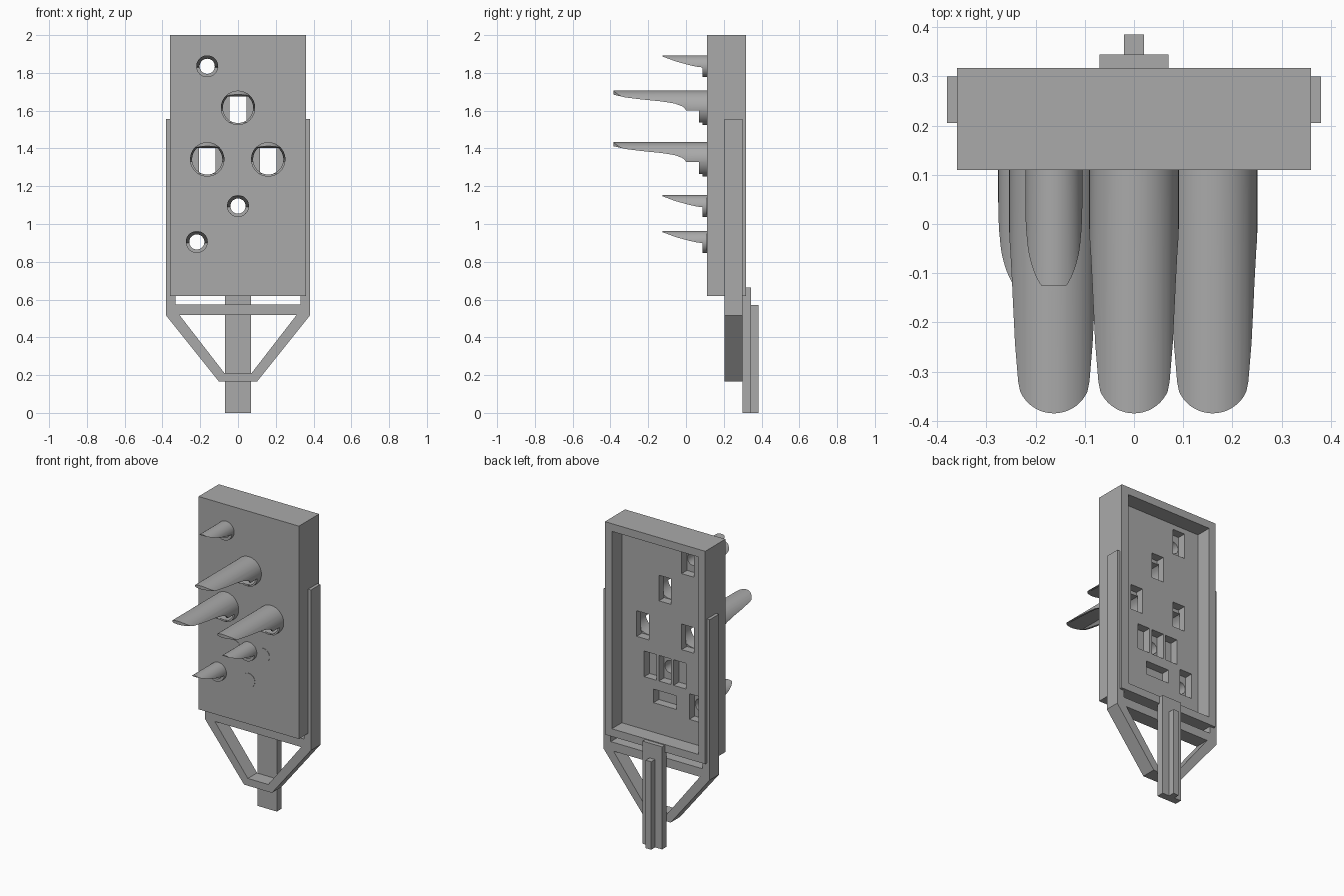
import bpy, bmesh
from math import sin, cos, pi, radians

old = bpy.data.objects.get("Cube")
if old:
    bpy.data.objects.remove(old, do_unlink=True)

grey = bpy.data.materials.new("plain grey")
grey.use_nodes = True
color = (0.4, 0.4, 0.4, 1)
grey.diffuse_color = color
grey.node_tree.nodes["Principled BSDF"].inputs["Base Color"].default_value = color


def prism(name, points, axis, lo, hi):
    """Extrude a flat outline along one axis."""
    place = {"X": lambda a, b, t: (t, a, b),
             "Y": lambda a, b, t: (a, t, b),
             "Z": lambda a, b, t: (a, b, t)}[axis]
    bm = bmesh.new()
    ends = [[bm.verts.new(place(a, b, t)) for a, b in points] for t in (lo, hi)]
    bm.faces.new(ends[0])
    bm.faces.new(ends[1])
    n = len(points)
    for i in range(n):
        j = (i + 1) % n
        bm.faces.new((ends[0][i], ends[0][j], ends[1][j], ends[1][i]))
    bmesh.ops.recalc_face_normals(bm, faces=bm.faces)
    mesh = bpy.data.meshes.new(name)
    bm.to_mesh(mesh)
    bm.free()
    mesh.materials.append(grey)
    obj = bpy.data.objects.new(name, mesh)
    bpy.context.collection.objects.link(obj)
    return obj


def rect(x0, x1, z0, z1):
    return [(x0, z0), (x1, z0), (x1, z1), (x0, z1)]


def circle(x, z, r, top=1.0, n=48):
    """Circle outline, optionally flattened at a height above its centre."""
    pts = [(r * cos(2 * pi * i / n), r * sin(2 * pi * i / n)) for i in range(n)]
    pts = [p for p in pts if p[1] < top]
    if top < r:
        w = (r * r - top * top) ** 0.5
        i = next(k for k, p in enumerate(pts) if p[0] < w and p[1] > 0)
        pts[i:i] = [(w, top), (-w, top)]
        pts = [p for p in pts if p[1] <= top]
    return [(x + a, z + b) for a, b in pts]


def activate(obj):
    bpy.ops.object.select_all(action="DESELECT")
    obj.select_set(True)
    bpy.context.view_layer.objects.active = obj


def cut(obj, cutter, operation="DIFFERENCE", keep=False):
    mod = obj.modifiers.new("cut", "BOOLEAN")
    mod.operation = operation
    mod.solver = "EXACT"
    mod.object = cutter
    activate(obj)
    bpy.ops.object.modifier_apply(modifier=mod.name)
    if not keep:
        bpy.data.objects.remove(cutter, do_unlink=True)


def smooth(obj):
    activate(obj)
    bpy.ops.object.shade_smooth_by_angle(angle=radians(30))


# Panel: box with an open back
FRONT, POCKET, FLOOR, BACK = 0.11, 0.16, 0.215, 0.317
panel = prism("panel", rect(-0.36, 0.36, 0.62, 2.0), "Y", FRONT, BACK)
cut(panel, prism("recess", rect(-0.31, 0.31, 0.67, 1.95), "Y", FLOOR, 0.4))

# Underside curves of the hoods, as (y, height above the lamp centre)
big_under = [(-0.5, 0.073), (-0.385, 0.07), (-0.32, 0.055), (-0.24, 0.045),
             (-0.13, 0.034), (-0.06, 0.023), (-0.02, 0.008), (-0.005, -0.004),
             (0, -0.013), (0.07, -0.013), (0.07, -0.077), (0.088, -0.077),
             (0.088, -0.2), (-0.5, -0.2)]
small_under = [(-0.3, 0.055), (-0.125, 0.052), (-0.055, 0.026), (0.018, 0.006),
               (0.06, -0.003), (0.088, -0.006), (0.088, -0.2), (-0.3, -0.2)]

# Lamps: hood, bore through the panel and pocket behind
lamps = [("upper_small", -0.163, 1.835, False), ("top", 0, 1.615, True),
         ("right", -0.163, 1.342, True), ("left", 0.16, 1.342, True),
         ("centre_small", 0, 1.095, False), ("lower_small", -0.218, 0.905, False)]
for label, x, z, big in lamps:
    r, tip = (0.091, -0.385) if big else (0.058, -0.125)
    hood = prism(label + "_hood", circle(x, z, r), "Y", tip, FRONT + 0.005)
    under = big_under if big else small_under
    cut(hood, prism("under", [(y, z + h) for y, h in under], "X", x - 0.2, x + 0.2))
    if big:
        arc = [(x - 0.075 * cos(pi * i / 24), -0.31 - 0.075 * sin(pi * i / 24))
               for i in range(25)]
        plan = [(x + 0.12, -0.1), (x + 0.12, 0.2), (x - 0.12, 0.2), (x - 0.12, -0.1)]
        cut(hood, prism("tip", arc + plan, "Z", z - 0.2, z + 0.2), "INTERSECT")
    outline = circle(x, z, 0.08, 0.06) if big else circle(x, z, 0.04)
    bore = prism("bore", outline, "Y", -0.6, POCKET + 0.01)
    cut(hood, bore, keep=True)
    cut(panel, bore)
    cut(panel, prism("pocket", rect(x - 0.044, x + 0.044, z - 0.083, z + 0.083),
                     "Y", POCKET, FLOOR + 0.05))
    smooth(hood)

# Blind indicators with their pockets
for label, x, z, w, h in [("right", -0.105, 1.095, 0.044, 0.083),
                          ("left", 0.105, 1.095, 0.044, 0.083),
                          ("lower", 0, 0.905, 0.083, 0.044)]:
    smooth(prism(label + "_indicator", circle(x, z, 0.045), "Y", FRONT - 0.002, FRONT + 0.005))
    cut(panel, prism("pocket", rect(x - w, x + w, z - h, z + h),
                     "Y", POCKET, FLOOR + 0.05))
smooth(panel)

# Carrying frame: side rails, crossbar and tapered lower part
frame = prism("carrying_frame", [(-0.38, 1.555), (-0.38, 0.515), (-0.10, 0.165),
                                 (0.10, 0.165), (0.38, 0.515), (0.38, 1.555),
                                 (0.33, 1.555), (0.33, 0.575), (-0.33, 0.575),
                                 (-0.33, 1.555)], "Y", 0.205, 0.30)
cut(frame, prism("opening", [(-0.31, 0.518), (-0.073, 0.212),
                             (0.073, 0.212), (0.31, 0.518)], "Y", 0.1, 0.4))

# Mounting post with a rib on its back
prism("mounting_post", rect(-0.07, 0.07, 0, 0.665), "Y", 0.298, 0.345)
prism("post_rib", rect(-0.02, 0.02, 0, 0.57), "Y", 0.34, 0.385)
